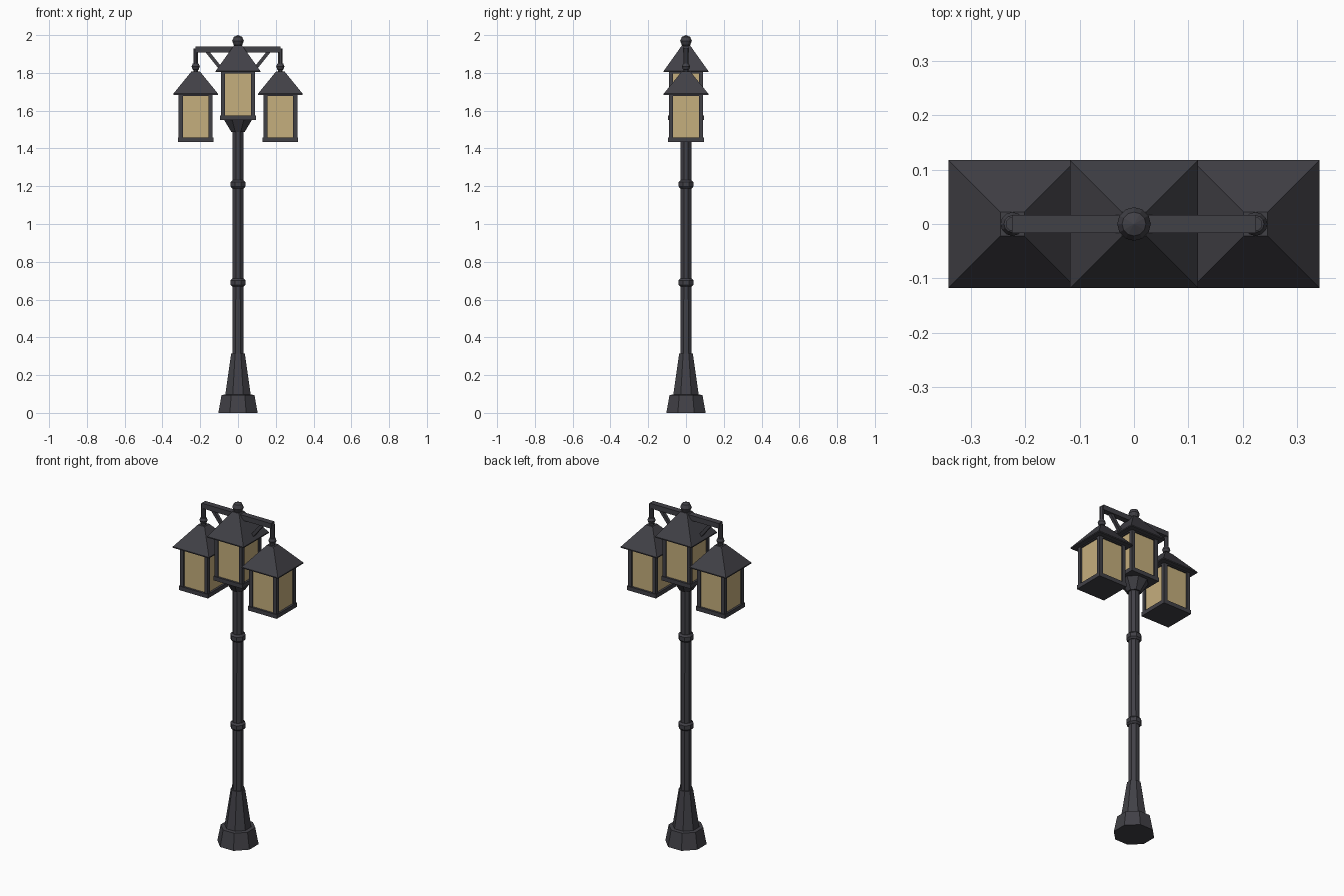
import bpy, bmesh, math
from mathutils import Vector

if "Cube" in bpy.data.objects:
    bpy.data.objects.remove(bpy.data.objects["Cube"], do_unlink=True)


def material(name, rgb):
    m = bpy.data.materials.new(name)
    m.use_nodes = True
    m.diffuse_color = (*rgb, 1)
    bsdf = m.node_tree.nodes["Principled BSDF"]
    bsdf.inputs["Base Color"].default_value = (*rgb, 1)
    bsdf.inputs["Roughness"].default_value = 0.8
    return m


IRON = material("dark iron", (0.053, 0.052, 0.062))
GLASS = material("warm glass", (0.56, 0.425, 0.205))


def finish(name, bm, mat):
    bmesh.ops.recalc_face_normals(bm, faces=bm.faces)
    mesh = bpy.data.meshes.new(name)
    bm.to_mesh(mesh)
    bm.free()
    mesh.materials.append(mat)
    obj = bpy.data.objects.new(name, mesh)
    bpy.context.collection.objects.link(obj)
    return obj


def turned(name, profile, sides, x=0):
    """Stack of polygon rings; profile holds (distance to flat side, z)."""
    bm = bmesh.new()
    rings = []
    for r, z in profile:
        radius = r / math.cos(math.pi / sides)
        angles = [math.tau * (i + 0.5) / sides for i in range(sides)]
        rings.append([bm.verts.new((x + radius * math.cos(a), radius * math.sin(a), z))
                      for a in angles])
    for low, high in zip(rings, rings[1:]):
        for i in range(sides):
            j = (i + 1) % sides
            bm.faces.new((low[i], low[j], high[j], high[i]))
    bm.faces.new(rings[0])
    bm.faces.new(rings[-1])
    return finish(name, bm, IRON)


def box(name, centre, size, mat=IRON):
    bm = bmesh.new()
    bmesh.ops.create_cube(bm, size=1)
    for v in bm.verts:
        v.co = Vector(centre) + Vector(a * b for a, b in zip(v.co, size))
    return finish(name, bm, mat)


def beam(name, start, end, thick):
    start, end = Vector(start), Vector(end)
    obj = box(name, (0, 0, 0), (thick, thick, (end - start).length))
    obj.location = (start + end) / 2
    obj.rotation_euler = (end - start).to_track_quat("Z", "Y").to_euler()
    return obj


def ball(name, x, z, r):
    bm = bmesh.new()
    bmesh.ops.create_uvsphere(bm, u_segments=12, v_segments=4, radius=r)
    bmesh.ops.translate(bm, verts=bm.verts, vec=(x, 0, z))
    return finish(name, bm, IRON)


def lantern(prefix, x, z, height, peak):
    """Square lantern: floor, glass core, corner posts, top rails, pyramid roof."""
    half, post = 0.09, 0.022
    top = z + height
    turned(prefix + "_floor", [(0.094, z), (0.094, z + 0.024)], 4, x)
    box(prefix + "_glass", (x, 0, z + height / 2), (0.164, 0.164, height - 0.01), GLASS)
    offset = half - post / 2
    for i, (sx, sy) in enumerate([(-1, -1), (1, -1), (1, 1), (-1, 1)]):
        box(f"{prefix}_post_{i + 1}", (x + sx * offset, sy * offset, z + height / 2),
            (post, post, height))
    turned(prefix + "_top_rail", [(half, top - 0.012), (half, top)], 4, x)
    turned(prefix + "_roof", [(0.118, top - 0.006), (0.118, top), (0.022, peak)], 4, x)


# Base and post
turned("base", [(0.104, 0), (0.087, 0.095), (0.067, 0.097), (0.036, 0.315)], 8)
turned("pole", [(0.029, 0.31), (0.028, 1.51)], 8)
for name, z in (("lower_ring", 0.69), ("upper_ring", 1.21)):
    turned(name, [(0.03, z - 0.022), (0.039, z - 0.012),
                  (0.039, z + 0.012), (0.03, z + 0.022)], 8)
turned("collar", [(0.036, 1.488), (0.043, 1.5), (0.076, 1.555)], 8)

# Middle lantern with finial
lantern("middle", 0, 1.55, 0.26, 1.945)
turned("finial_neck", [(0.018, 1.93), (0.014, 1.95)], 8)
ball("finial_ball", 0, 1.969, 0.031)

# Crossarm, then hangers, braces and hanging lanterns on both sides
box("crossarm", (0, 0, 1.924), (0.45, 0.034, 0.03))
for side, s in (("left", 1), ("right", -1)):
    x = s * 0.224
    beam(side + "_brace", (s * 0.165, 0, 1.915), (s * 0.085, 0, 1.815), 0.018)
    turned(side + "_hanger", [(0.012, 1.84), (0.012, 1.93)], 8, x)
    turned(side + "_link", [(0.014, 1.8), (0.01, 1.83)], 8, x)
    ball(side + "_hanger_ball", x, 1.833, 0.022)
    lantern(side, x, 1.433, 0.257, 1.808)
